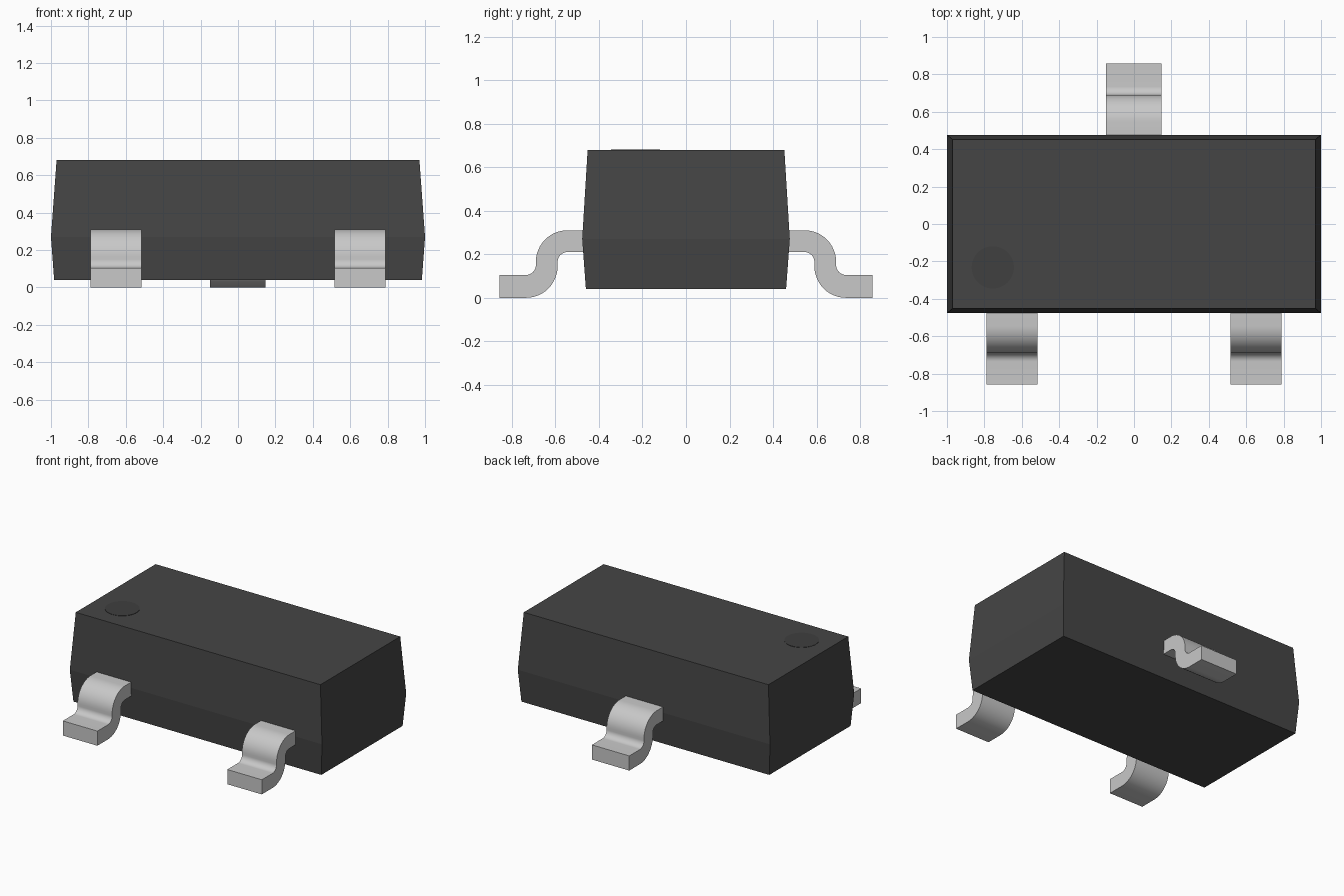
import bpy, bmesh, math

cube = bpy.data.objects.get("Cube")
if cube:
    bpy.data.objects.remove(cube, do_unlink=True)


def material(name, rgb, rough):
    m = bpy.data.materials.new(name)
    m.use_nodes = True
    m.diffuse_color = (*rgb, 1)
    bsdf = next(n for n in m.node_tree.nodes if n.type == 'BSDF_PRINCIPLED')
    bsdf.inputs["Base Color"].default_value = (*rgb, 1)
    bsdf.inputs["Roughness"].default_value = rough
    return m


BLACK = material("black plastic", (0.060, 0.060, 0.060), 0.6)
DARK = material("dark marker", (0.050, 0.050, 0.050), 0.6)
METAL = material("light grey metal", (0.58, 0.58, 0.58), 0.4)


def finish(name, bm, mat, smooth=False):
    bmesh.ops.recalc_face_normals(bm, faces=bm.faces)
    me = bpy.data.meshes.new(name)
    bm.to_mesh(me)
    bm.free()
    me.materials.append(mat)
    ob = bpy.data.objects.new(name, me)
    bpy.context.collection.objects.link(ob)
    if smooth:
        bpy.ops.object.select_all(action='DESELECT')
        ob.select_set(True)
        bpy.context.view_layer.objects.active = ob
        bpy.ops.object.shade_smooth_by_angle(angle=math.radians(30))
    return ob


# Moulded body: stacked rectangles (z, half x, half y), widest at the parting line
bm = bmesh.new()
rings = []
for z, hx, hy in [(0.04, 0.983, 0.46), (0.27, 1.0, 0.477), (0.68, 0.97, 0.452)]:
    rings.append([bm.verts.new((sx * hx, sy * hy, z))
                  for sx, sy in [(-1, -1), (1, -1), (1, 1), (-1, 1)]])
bm.faces.new(rings[0])
bm.faces.new(rings[-1])
for low, high in zip(rings, rings[1:]):
    for i in range(4):
        j = (i + 1) % 4
        bm.faces.new((low[i], low[j], high[j], high[i]))
finish("body", bm, BLACK)

# Round pin-one marker on the top
bm = bmesh.new()
bmesh.ops.create_cone(bm, cap_ends=True, segments=48, radius1=0.113,
                      radius2=0.113, depth=0.004)
bmesh.ops.translate(bm, verts=bm.verts, vec=(-0.755, -0.232, 0.680))
finish("pin_one_marker", bm, DARK)


def arc(cy, cz, r, start, end, n=12):
    return [(cy + r * math.cos(math.radians(start + (end - start) * i / n)),
             cz + r * math.sin(math.radians(start + (end - start) * i / n)))
            for i in range(n + 1)]


# Gull-wing lead outline in (outward, z)
upper = [(0.42, 0.31)] + arc(0.545, 0.165, 0.145, 90, 0) \
    + arc(0.735, 0.15, 0.045, 180, 270) + [(0.857, 0.105)]
lower = [(0.42, 0.21)] + arc(0.545, 0.165, 0.045, 90, 0) \
    + arc(0.735, 0.145, 0.145, 180, 270) + [(0.857, 0.0)]


def lead(name, x, half, side):
    bm = bmesh.new()
    rows = []
    for (uy, uz), (ly, lz) in zip(upper, lower):
        rows.append([bm.verts.new(p) for p in (
            (x - half, side * uy, uz), (x + half, side * uy, uz),
            (x + half, side * ly, lz), (x - half, side * ly, lz))])
    for a, b in zip(rows, rows[1:]):
        for i in range(4):
            j = (i + 1) % 4
            bm.faces.new((a[i], a[j], b[j], b[i]))
    bm.faces.new(rows[0])
    bm.faces.new(rows[-1])
    finish(name, bm, METAL, smooth=True)


lead("front_right_lead", -0.652, 0.137, -1)
lead("front_left_lead", 0.652, 0.137, -1)
lead("back_lead", -0.002, 0.148, 1)
